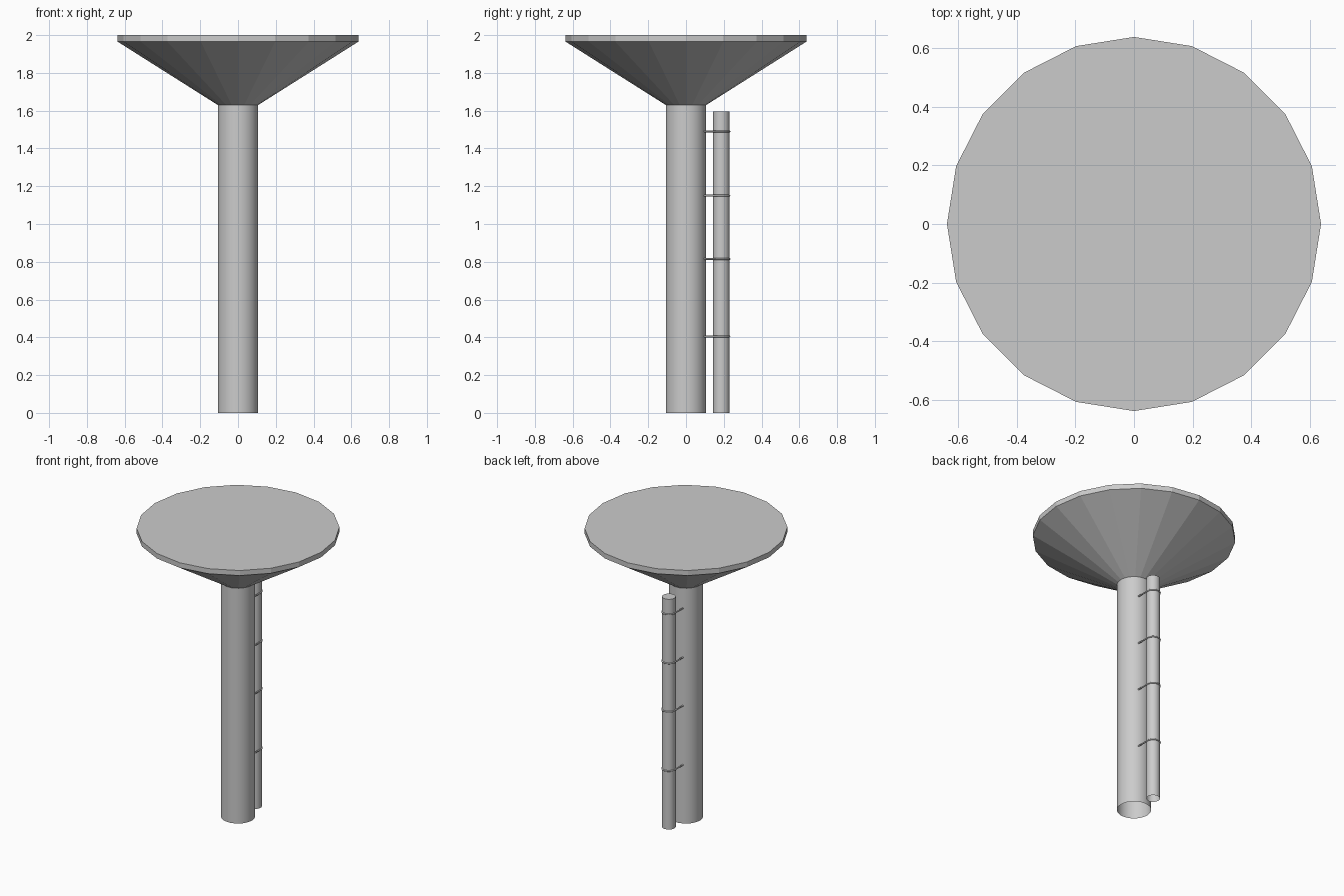
import bpy
import bmesh
import math

cube = bpy.data.objects.get("Cube")
if cube:
    bpy.data.objects.remove(cube, do_unlink=True)

grey = bpy.data.materials.new("light grey")
grey.use_nodes = True
colour = (0.6, 0.6, 0.6, 1)
grey.diffuse_color = colour
grey.node_tree.nodes["Principled BSDF"].inputs["Base Color"].default_value = colour


def lathe(name, profile, sides, y=0, smooth=False, cap_top=False):
    """Sweep (radius, height) pairs around a vertical axis."""
    bm = bmesh.new()
    rings = []
    for r, z in profile:
        angles = [2 * math.pi * i / sides for i in range(sides)]
        rings.append([bm.verts.new((r * math.cos(a), r * math.sin(a), z)) for a in angles])
    for low, high in zip(rings, rings[1:]):
        for i in range(sides):
            j = (i + 1) % sides
            bm.faces.new((low[i], low[j], high[j], high[i]))
    if cap_top:
        bm.faces.new(rings[-1])
    mesh = bpy.data.meshes.new(name)
    bm.to_mesh(mesh)
    bm.free()
    mesh.materials.append(grey)
    obj = bpy.data.objects.new(name, mesh)
    obj.location.y = y
    bpy.context.collection.objects.link(obj)
    if smooth:
        bpy.ops.object.select_all(action="DESELECT")
        obj.select_set(True)
        bpy.context.view_layer.objects.active = obj
        bpy.ops.object.shade_smooth_by_angle(angle=math.radians(30))
    return obj


PIPE_Y = 0.187
PIPE_R = 0.043

# Column, faceted funnel top and side pipe
lathe("column", [(0.107, 0), (0.107, 1.63)], 48, smooth=True)
lathe("funnel_top", [(0.107, 1.63), (0.637, 1.965), (0.637, 2)], 20, cap_top=True)
lathe("side_pipe", [(PIPE_R, 0), (PIPE_R, 1.595)], 32, y=PIPE_Y, smooth=True, cap_top=True)


def clamp(name, z):
    """U-shaped rod that wraps the pipe and runs into the column."""
    arc = [(PIPE_R * math.cos(math.pi * i / 16), PIPE_Y + PIPE_R * math.sin(math.pi * i / 16))
           for i in range(17)]
    path = [(PIPE_R, 0.09)] + arc + [(-PIPE_R, 0.09)]
    curve = bpy.data.curves.new(name, "CURVE")
    curve.dimensions = "3D"
    curve.bevel_depth = 0.005
    curve.bevel_resolution = 2
    curve.use_fill_caps = True
    spline = curve.splines.new("POLY")
    spline.points.add(len(path) - 1)
    for point, (x, y) in zip(spline.points, path):
        point.co = (x, y, z, 1)
    curve.materials.append(grey)
    bpy.context.collection.objects.link(bpy.data.objects.new(name, curve))


# Pipe clamps
for number, height in enumerate((0.405, 0.815, 1.15, 1.49), 1):
    clamp(f"pipe_clamp_{number}", height)
